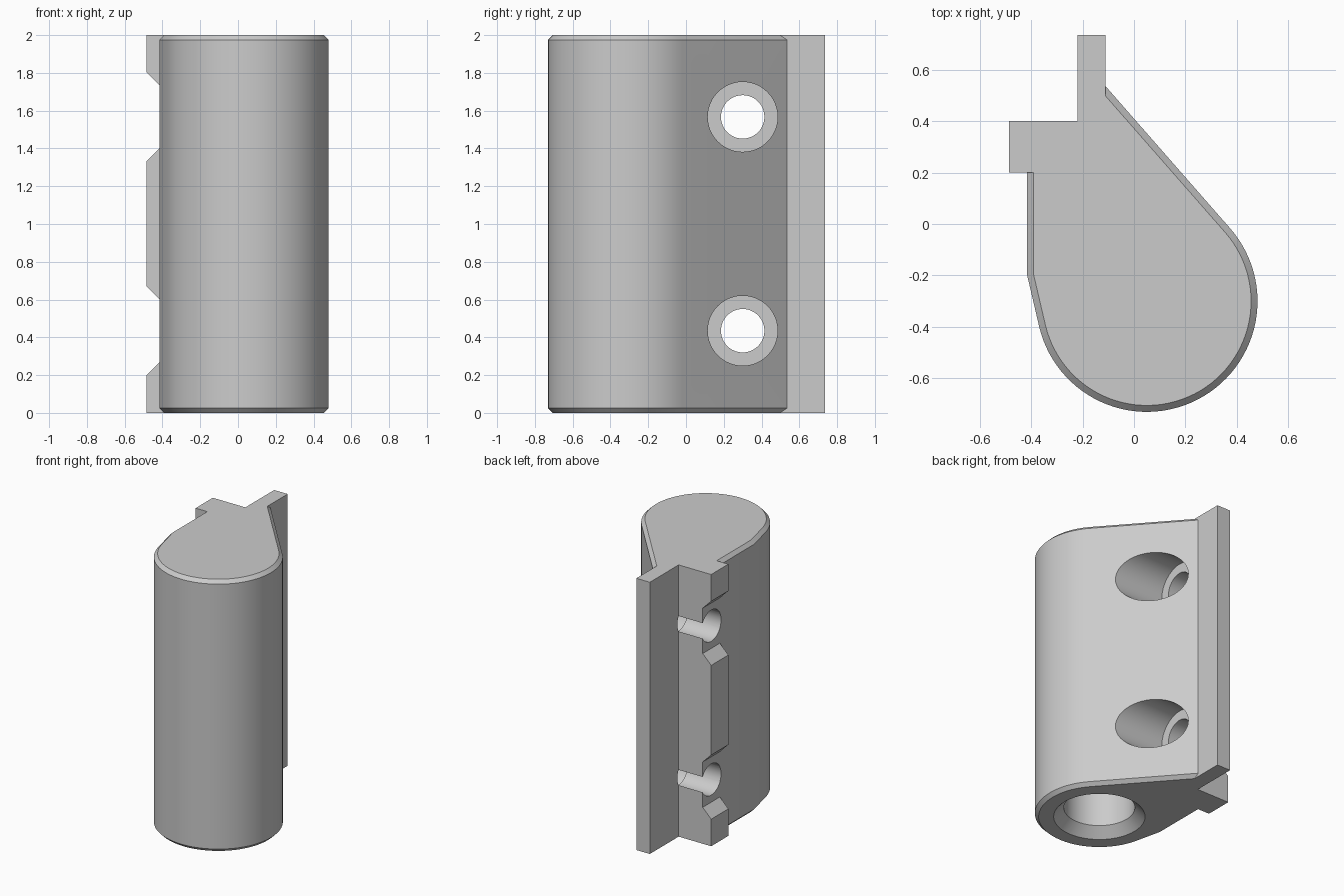
import bpy, bmesh, math
from mathutils import Matrix, Vector

cube = bpy.data.objects.get("Cube")
if cube:
    bpy.data.objects.remove(cube, do_unlink=True)

HEIGHT, BEVEL, RADIUS = 2.0, 0.025, 0.43
BARREL = Vector((0.05, -0.30))

grey = bpy.data.materials.new("plain grey")
grey.use_nodes = True
grey.diffuse_color = (0.6, 0.6, 0.6, 1)
grey.node_tree.nodes["Principled BSDF"].inputs["Base Color"].default_value = (0.6, 0.6, 0.6, 1)


def finish(bm, name):
    bmesh.ops.recalc_face_normals(bm, faces=bm.faces)
    mesh = bpy.data.meshes.new(name)
    bm.to_mesh(mesh)
    bm.free()
    mesh.materials.append(grey)
    obj = bpy.data.objects.new(name, mesh)
    bpy.context.collection.objects.link(obj)
    return obj


def loft(loops, name):
    """Skin matching loops of 3D points and cap both ends."""
    bm = bmesh.new()
    rings = [[bm.verts.new(p) for p in loop] for loop in loops]
    n = len(rings[0])
    for a, b in zip(rings, rings[1:]):
        for i in range(n):
            j = (i + 1) % n
            bm.faces.new((a[i], a[j], b[j], b[i]))
    bm.faces.new(rings[0][::-1])
    bm.faces.new(rings[-1])
    return finish(bm, name)


def tangent_angle(point, radius, side):
    d = Vector(point) - BARREL
    return math.atan2(d.y, d.x) + side * math.acos(radius / d.length)


def outline(inset, z, segments=56):
    """Teardrop barrel with a rail and a flange; only the barrel is inset."""
    r = RADIUS - inset
    apex = (-0.11, 0.535 - inset / 0.654)
    corner = (-0.415 + inset, -0.197 - 0.003 * (1 - inset / BEVEL))
    end = tangent_angle(apex, r, -1)
    start = tangent_angle(corner, r, 1) % math.tau - math.tau
    arc = [BARREL + r * Vector((math.cos(t), math.sin(t)))
           for t in (end + (start - end) * i / segments for i in range(segments + 1))]
    tabs = [(-0.415 + inset, 0.2), (-0.485, 0.2), (-0.485, 0.4),
            (-0.22, 0.4), (-0.22, 0.735), (-0.11, 0.735)]
    return [(p[0], p[1], z) for p in [apex, *arc, corner, *tabs]]


def rod(name, radius, x0, x1, z):
    """Cylinder along x for the screw holes."""
    bm = bmesh.new()
    bmesh.ops.create_cone(bm, cap_ends=True, segments=48, radius1=radius, radius2=radius,
                          depth=x1 - x0, matrix=Matrix.Translation(((x0 + x1) / 2, 0.3, z))
                          @ Matrix.Rotation(math.pi / 2, 4, "Y"))
    return finish(bm, name)


def circle(radius, z, n=64):
    return [(BARREL.x + radius * math.cos(math.tau * i / n),
             BARREL.y + radius * math.sin(math.tau * i / n), z) for i in range(n)]


# Bevelled hinge body
body = loft([outline(BEVEL, 0), outline(0, BEVEL),
             outline(0, HEIGHT - BEVEL), outline(BEVEL, HEIGHT)], "hinge_body")

# Countersunk pin bore, open at the bottom
cutters = [loft([circle(0.315, -0.01), circle(0.237, 0.068), circle(0.237, 1.5)], "pin_bore")]

# Stepped screw holes and sloped notches in the rail
for z in (0.435, 1.567):
    cutters.append(rod("screw_hole", 0.115, -0.7, 0.5, z))
    cutters.append(rod("screw_head_recess", 0.185, -0.145, 0.6, z))
    section = [(-0.416, 0.167), (-0.516, 0.267), (-0.516, -0.267), (-0.416, -0.167)]
    cutters.append(loft([[(x, y, z + dz) for x, dz in section] for y in (0.19, 0.45)],
                        "rail_notch"))

bpy.context.view_layer.objects.active = body
for cutter in cutters:
    cutter.hide_render = True
    mod = body.modifiers.new(cutter.name, "BOOLEAN")
    mod.operation, mod.solver, mod.object = "DIFFERENCE", "EXACT", cutter
    bpy.ops.object.modifier_apply(modifier=mod.name)
    bpy.data.objects.remove(cutter, do_unlink=True)

# Smooth the round walls, keep the edges crisp
bpy.ops.object.select_all(action="DESELECT")
body.select_set(True)
bpy.ops.object.shade_smooth_by_angle(angle=math.radians(25))
